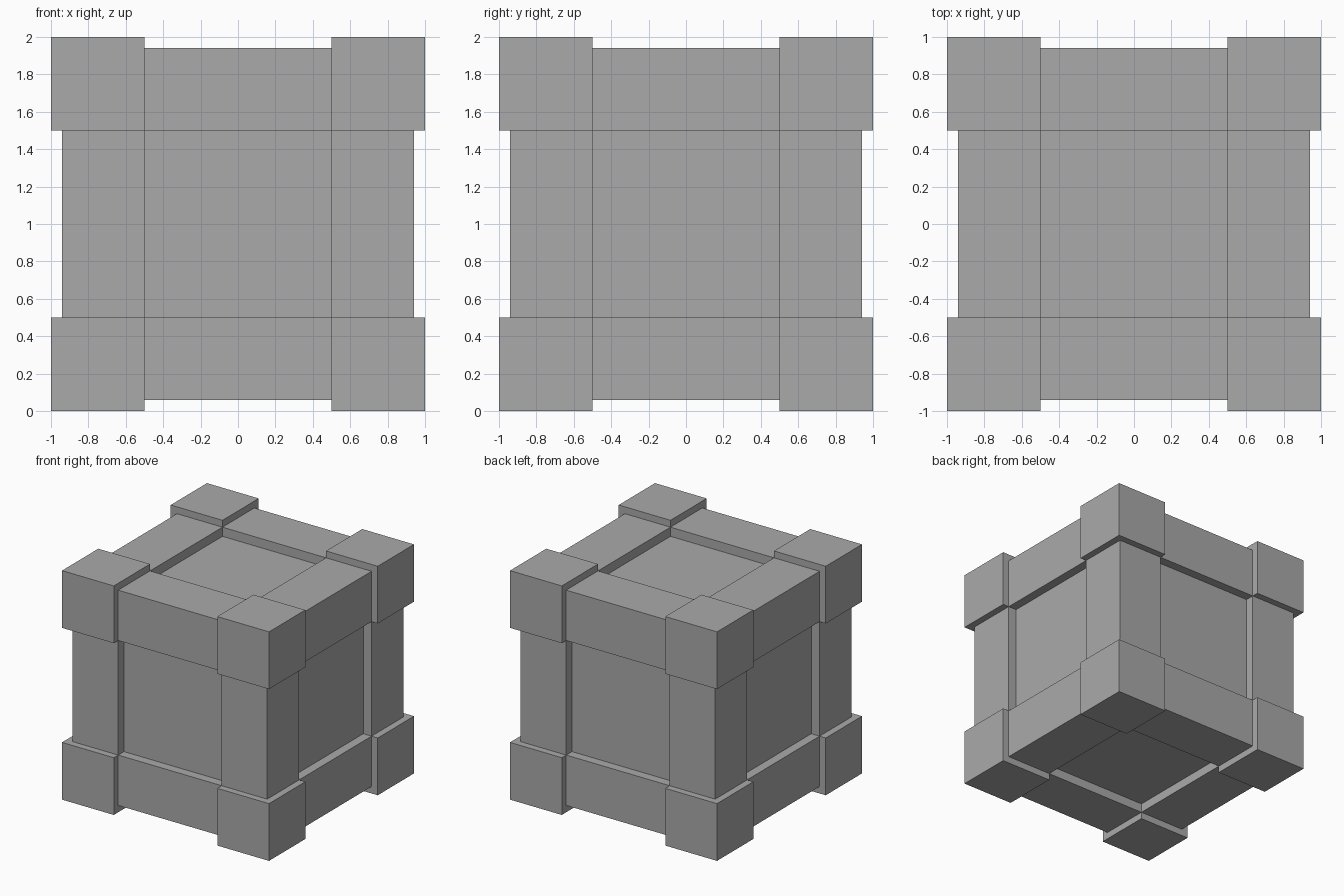
import bpy
from itertools import product

cube = bpy.data.objects.get("Cube")
if cube:
    bpy.data.objects.remove(cube, do_unlink=True)

INNER = 0.5     # inner side of the frame
OUTER = 1.0     # outside of the corner blocks
BEAM = 0.94     # outside of the beams
PANEL = 0.86    # outside of the recessed panels
CENTRE = 1.0    # height of the middle

grey = bpy.data.materials.new("plain_grey")
grey.use_nodes = True
colour = (0.4, 0.4, 0.4, 1)
grey.diffuse_color = colour
grey.node_tree.nodes["Principled BSDF"].inputs["Base Color"].default_value = colour


def block(name, spans):
    """Box from a low and high limit on each axis, measured from the middle."""
    corners = list(product(*spans))
    faces = [(0, 1, 3, 2), (4, 6, 7, 5), (0, 4, 5, 1),
             (2, 3, 7, 6), (0, 2, 6, 4), (1, 5, 7, 3)]
    mesh = bpy.data.meshes.new(name)
    mesh.from_pydata(corners, [], faces)
    mesh.materials.append(grey)
    obj = bpy.data.objects.new(name, mesh)
    obj.location.z = CENTRE
    bpy.context.collection.objects.link(obj)
    return obj


def mirror(obj, axes):
    mod = obj.modifiers.new("mirror", 'MIRROR')
    mod.use_axis = axes
    mod.use_mirror_merge = False


# Recessed panels on all six sides
block("recessed_panels", [(-PANEL, PANEL)] * 3)

# Eight corner blocks
mirror(block("corner_blocks", [(INNER, OUTER)] * 3), (True, True, True))

# Four beams along each axis
for axis, name in enumerate(("width_beams", "depth_beams", "upright_beams")):
    spans = [(INNER, BEAM)] * 3
    spans[axis] = (-INNER, INNER)
    mirror(block(name, spans), [i != axis for i in range(3)])
